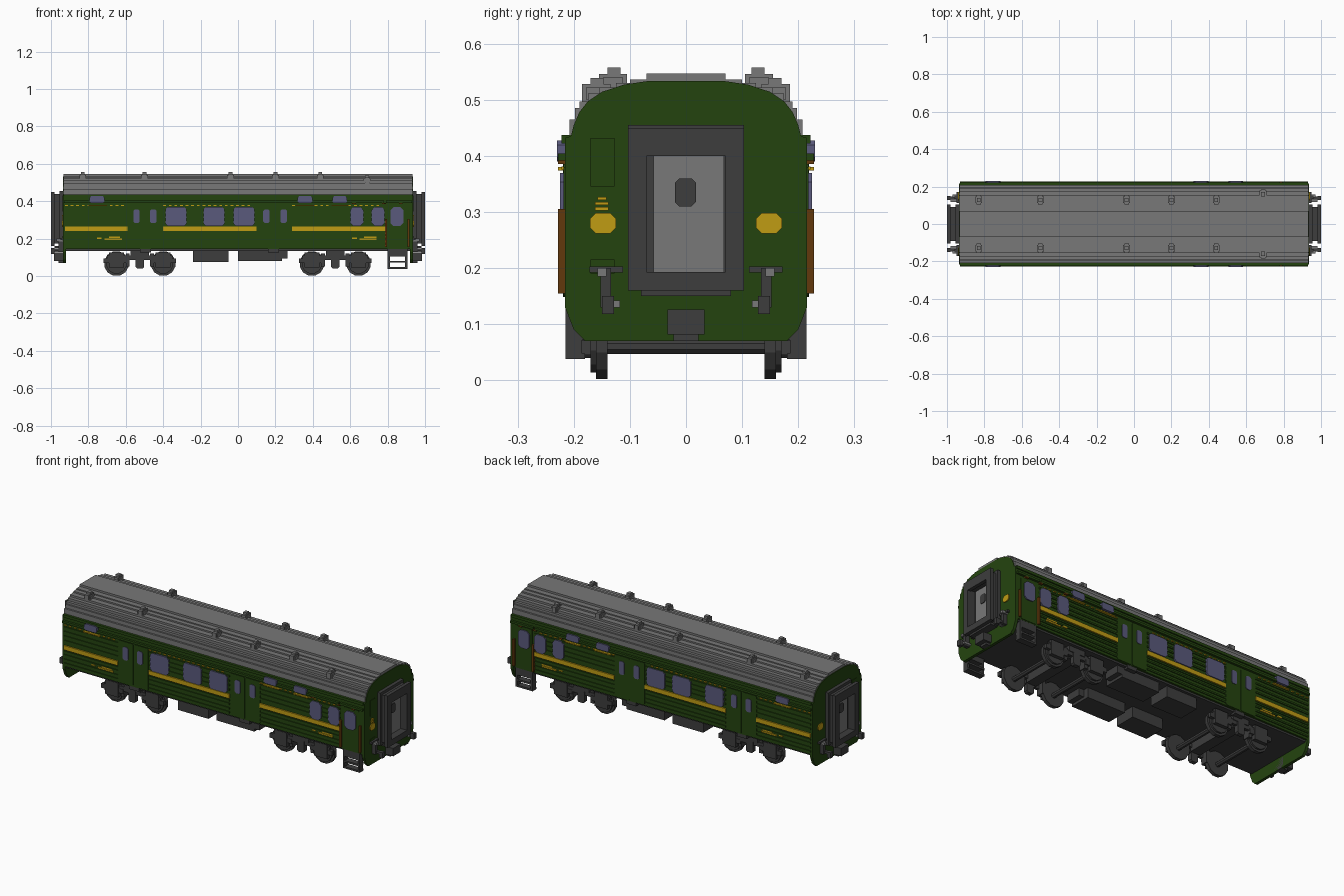
import bpy, bmesh, math

if "Cube" in bpy.data.objects:
    bpy.data.objects.remove(bpy.data.objects["Cube"])


def material(name, rgb):
    m = bpy.data.materials.new(name)
    m.use_nodes = True
    lin = [((c / 255 + 0.055) / 1.055) ** 2.4 for c in rgb] + [1]
    m.diffuse_color = lin
    m.node_tree.nodes["Principled BSDF"].inputs["Base Color"].default_value = lin
    return m


GREEN = material("dark_green", (36, 68, 15))
ROOF = material("roof_grey", (120, 120, 120))
DARK = material("dark_grey", (61, 61, 61))
YELLOW = material("golden_yellow", (192, 156, 20))
GLASS = material("window_blue_grey", (90, 90, 124))
BROWN = material("handrail_brown", (98, 56, 12))


def prism(bm, pts, a, b, axis="x"):
    """Extrude a 2D outline from a to b along an axis."""
    def place(p, t):
        return {"x": (t, *p), "y": (p[0], t, p[1]), "z": (*p, t)}[axis]
    lo = [bm.verts.new(place(p, a)) for p in pts]
    hi = [bm.verts.new(place(p, b)) for p in pts]
    bm.faces.new(lo)
    bm.faces.new(hi)
    for i in range(len(pts)):
        j = (i + 1) % len(pts)
        bm.faces.new((lo[i], lo[j], hi[j], hi[i]))


def box(bm, x0, x1, y0, y1, z0, z1):
    prism(bm, [(x0, y0), (x1, y0), (x1, y1), (x0, y1)], z0, z1, "z")


def octagon(u0, u1, v0, v1, c):
    """Rectangle with cut corners."""
    return [(u0 + c, v0), (u1 - c, v0), (u1, v0 + c), (u1, v1 - c),
            (u1 - c, v1), (u0 + c, v1), (u0, v1 - c), (u0, v0 + c)]


def circle(u, v, r, n=12):
    return [(u + r * math.cos((i + .5) * math.tau / n), v + r * math.sin((i + .5) * math.tau / n))
            for i in range(n)]


def part(name, mat, build, mirror=""):
    """Build a mesh object, optionally mirrored over the given axes."""
    bm = bmesh.new()
    build(bm)
    for ax in mirror:
        k = "xyz".index(ax)
        geo = bmesh.ops.duplicate(bm, geom=bm.verts[:] + bm.edges[:] + bm.faces[:])["geom"]
        for v in geo:
            if isinstance(v, bmesh.types.BMVert):
                v.co[k] *= -1
    bmesh.ops.recalc_face_normals(bm, faces=bm.faces[:])
    me = bpy.data.meshes.new(name)
    bm.to_mesh(me)
    bm.free()
    me.materials.append(mat)
    ob = bpy.data.objects.new(name, me)
    bpy.context.collection.objects.link(ob)
    return ob


def boxes(name, mat, items, mirror=""):
    return part(name, mat, lambda bm: [box(bm, *i) for i in items], mirror)


def side_plates(name, mat, items, depth, cut):
    """Chamfered plates on both long sides: items are x0, x1, z0, z1."""
    return part(name, mat, lambda bm: [prism(bm, octagon(*i, cut), .214, depth, "y")
                                       for i in items], "y")


# Body shell and floor
boxes("body", GREEN, [(-.93, .93, -.2155, .2155, .145, .437)])
boxes("floor", DARK, [(-.925, .925, -.205, .205, .135, .145)])

# Stepped roof
steps = [(.208, .465), (.198, .485), (.19, .497), (.175, .511), (.155, .522), (.125, .53),
         (.1, .536), (.07, .547)]
half, z = [(.208, .437)], .437
for y, top in steps:
    half += [(y, z), (y, top)]
    z = top
half = half[1:]
part("roof", ROOF, lambda bm: prism(bm, half + [(-y, h) for y, h in reversed(half)], -.932, .932))


# Roof vents
def vents(bm):
    for x, y in [(-.83, .13), (-.5, .13), (-.04, .13), (.2, .13), (.44, .13), (.69, .16)]:
        d = 0 if y < .15 else -.018
        box(bm, x - .012, x + .012, y - .025, y + .025, .5 + d, .546 + d)
        box(bm, x - .018, x + .018, y - .018, y + .018, .518 + d, .54 + d)
        box(bm, x - .01, x + .01, y - .013, y + .01, .54 + d, .557 + d)


part("roof_vents", ROOF, vents, "y")

# End walls reaching below the floor
wall = [(.18, .07), (.2, .09), (.2155, .13), (.2155, .432), (.205, .435), (.2, .455), (.19, .478),
        (.175, .497), (.15, .514), (.11, .527), (.07, .533)]
part("end_walls", GREEN, lambda bm: prism(bm, wall + [(-y, h) for y, h in reversed(wall)],
                                          .92, .936), "x")
boxes("end_hatches", GREEN, [(.935, .939, -.17, -.127, .345, .432),
                             (.935, .939, -.17, -.127, .19, .215)], "x")


# Yellow end badges
def badges(bm):
    for s in (-1, 1):
        prism(bm, octagon(s * .148 - .023, s * .148 + .023, .262, .298, .01), .935, .941)
    for h, w in ((.303, .012), (.312, .012), (.321, .008)):
        box(bm, .935, .941, -.15 - w, -.15 + w, h, h + .006)


part("end_badges", YELLOW, badges, "x")

# Gangways: bellows frame, inner door, window
boxes("gangway_frames", DARK, [
    (.93, .955, -.103, .103, .16, .455), (.955, .985, .07, .09, .175, .44),
    (.955, .985, -.09, -.07, .175, .44), (.955, .985, -.09, .09, .405, .44),
    (.955, .985, -.09, .09, .175, .192), (.98, 1, .07, .103, .16, .45),
    (.98, 1, -.103, -.07, .16, .45), (.98, 1, -.103, .103, .4, .45),
    (.98, 1, -.103, .103, .16, .193), (.93, .98, -.08, .08, .15, .162)], "x")
boxes("gangway_doors", ROOF, [(.95, .96, -.058, .068, .193, .4)], "x")
part("gangway_door_windows", DARK,
     lambda bm: prism(bm, octagon(-.02, .018, .31, .36, .008), .955, .964), "x")

# Couplers, buffers and end brackets
boxes("couplers", DARK, [(.92, .985, -.033, .033, .082, .126), (.92, .96, -.022, .022, .07, .085)], "x")
boxes("end_brackets", DARK, [
    (.93, .96, .134, .152, .13, .2), (.935, .95, .112, .172, .192, .203),
    (.93, 1, .13, .146, .135, .148), (.98, 1, .128, .15, .118, .15)], "xy")
boxes("bracket_tips", ROOF, [(.935, .97, .142, .158, .185, .2),
                             (.94, .98, .118, .132, .13, .142)], "xy")

# Horizontal ribs between the doors
spans = [(-.925, -.59), (-.40, .10), (.29, .785)]
boxes("side_ribs", GREEN, [(a, b, .21, .2205, h, h + .009) for a, b in spans
                           for h in (.158, .18, .205, .225, .285, .31, .335, .36)], "y")
boxes("upper_ribs", GREEN, [(a, b, .21, .228, .392, .404) for a, b in ((-.93, .78), (.79, .93))]
      + [(-.93, .93, .21, .222, .422, .437)], "y")

# Yellow waist stripe, dashed trim, sills and plain marker bars
boxes("waist_stripe", YELLOW, [(a, b, .21, .223, .241, .265) for a, b in spans], "y")
boxes("dashed_trim", YELLOW, [(a + i * .03, a + i * .03 + .015, .21, .222, .376, .381)
                              for a, b in spans for i in range(int((b - a) / .03))], "y")
boxes("window_sills", YELLOW, [(a, b, .21, .228, .374, .38)
                               for a, b in ((-.8, -.7), (.31, .41), (.5, .59))], "y")
boxes("marker_bars", YELLOW, [(a, b, .21, .222, h, h + .008) for a, b, h in
                              ((-.755, -.73, .199), (-.715, -.62, .193), (-.69, -.63, .203),
                               (.61, .635, .199), (.65, .74, .193), (.675, .74, .203))], "y")

# Double doors and end doors
leaves = [(a + k, a + k + .092, .148, .385) for a in (-.59, .103) for k in (0, .095)]
side_plates("door_leaves", GREEN, leaves, .2195, .006)
side_plates("end_doors", GREEN, [(.802, .902, .15, .385)], .2185, .006)
boxes("door_handrails", BROWN, [(.786, .797, .21, .2285, .155, .305),
                                (.907, .917, .21, .2285, .155, .305)], "y")
boxes("door_lintels", BROWN, [(x, x + .02, .21, .2285, .385, .392) for x in (.61, .77, .86)], "y")

# Windows
H = (.268, .369)
side_plates("main_windows", GLASS, [(a, a + .113, *H) for a in (-.388, -.184, -.024)], .2245, .012)
side_plates("small_windows", GLASS, [(a, a + .07, *H) for a in (.601, .714, .815)], .2245, .016)
side_plates("door_windows", GLASS, [(a, a + .034, .283, .357) for a in (-.56, -.47, .135, .227)],
            .2225, .008)
side_plates("upper_windows", GLASS, [(a, a + .078, .39, .427) for a in (-.793, .319, .505)],
            .2295, .008)

# Wheels with hubs and axles
WX = (-.65, -.4, .395, .645)


def wheels(bm):
    for x in WX:
        prism(bm, circle(x, .067, .067), .14, .16, "y")
        prism(bm, circle(x, .067, .055), .16, .17, "y")
        prism(bm, circle(x, .067, .02, 8), .17, .188, "y")
        prism(bm, circle(x, .06, .014, 8), 0, .15, "y")


part("wheels_and_axles", DARK, wheels, "y")


# Bogie frames with axle boxes and springs
def bogies(bm):
    for c in (-.525, .52):
        box(bm, c - .175, c + .175, .168, .184, .085, .11)
        box(bm, c - .05, c + .05, .15, .188, .105, .14)
        box(bm, c - .03, c + .03, 0, .16, .085, .137)
        prism(bm, octagon(c - .022, c + .022, .04, .11, .008), .165, .188, "y")
        for s in (-.125, .125):
            box(bm, c + s - .068, c + s + .068, .168, .186, .07, .095)
            box(bm, c + s - .04, c + s + .04, .165, .19, .045, .125)
            box(bm, c + s * .52 - .01, c + s * .52 + .01, .14, .18, .05, .12)


part("bogies", DARK, bogies, "y")

# Underfloor equipment
boxes("equipment_boxes", DARK, [(-.24, -.05, .07, .19, .075, .14), (0, .235, .07, .19, .08, .14),
                                (.235, .265, .1, .19, .095, .14)], "y")

# Boarding steps
boxes("boarding_steps", DARK, [(.8, .812, .185, .215, .038, .147), (.893, .905, .185, .215, .038, .147)]
      + [(.8, .905, .18, .215, h, h + .01) for h in (.038, .072)]
      + [(.8, .905, .185, .215, .105, .147)], "y")
boxes("door_steps", DARK, [(a, a + .06, .18, .214, .125, .147) for a in (-.525, .16)], "y")
